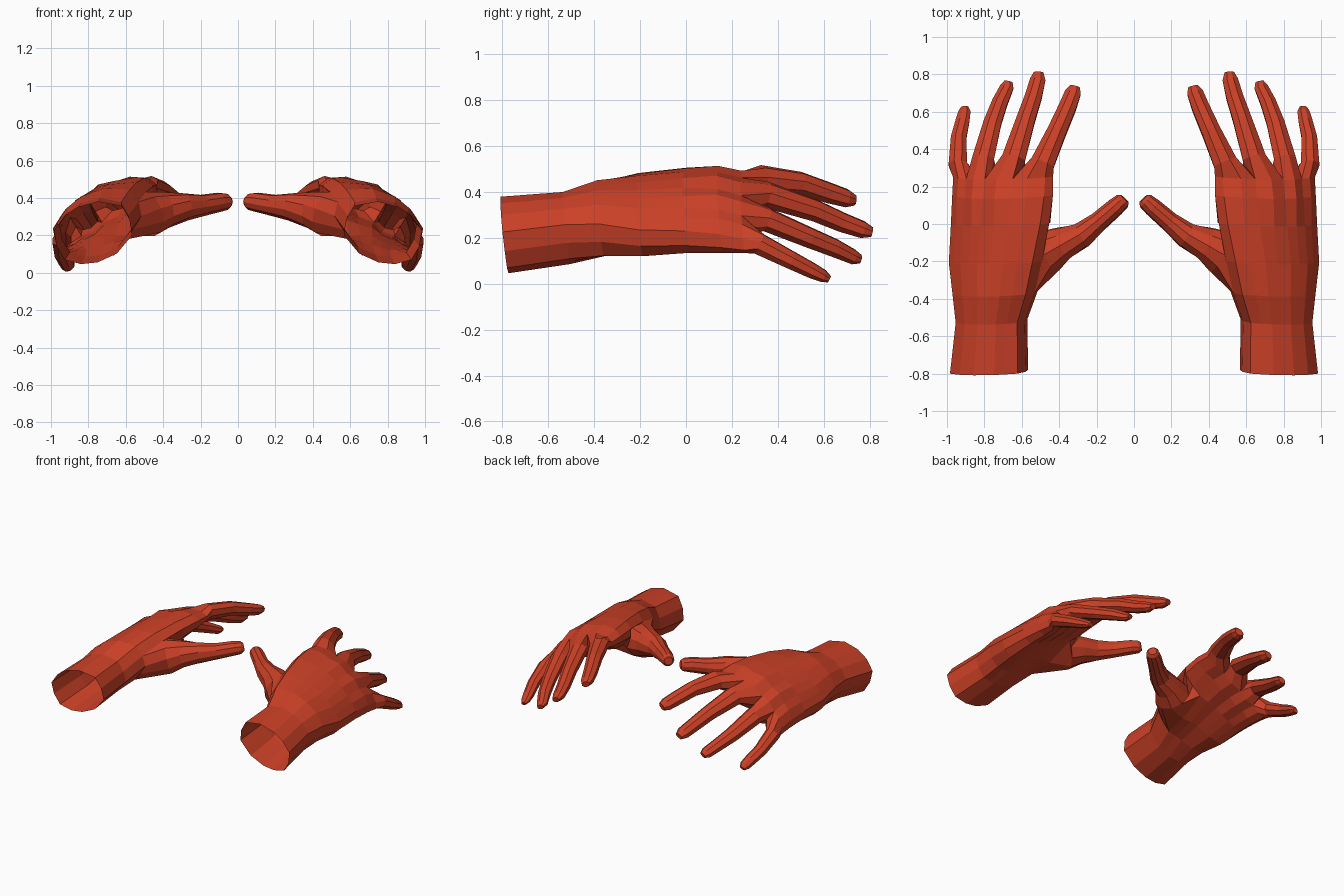
import bpy, bmesh, math
from mathutils import Vector

if "Cube" in bpy.data.objects:
    bpy.data.objects.remove(bpy.data.objects["Cube"])

skin = bpy.data.materials.new("brick_red")
skin.diffuse_color = (0.60, 0.052, 0.02, 1)
skin.use_nodes = True
skin.node_tree.nodes["Principled BSDF"].inputs["Base Color"].default_value = skin.diffuse_color

# Palm sections: y, centre x, centre z, half width, half thickness, tilt, arch, knuckle bump
SECTIONS = [
    (-0.79, 0.775, 0.213, 0.192, 0.158, 20, 0.00, 1.0),
    (-0.52, 0.762, 0.243, 0.175, 0.150, 20, 0.00, 1.0),
    (-0.37, 0.745, 0.287, 0.215, 0.145, 25, 0.01, 1.0),
    (-0.20, 0.740, 0.310, 0.255, 0.125, 29, 0.02, 1.0),
    (0.00, 0.722, 0.335, 0.275, 0.105, 30, 0.035, 1.05),
    (0.15, 0.714, 0.340, 0.285, 0.090, 30.5, 0.045, 1.25),
    (0.25, 0.714, 0.332, 0.287, 0.068, 31, 0.045, 1.3),
]
# Finger dividing lines across the palm, from index side to little-finger side
SPLITS = [-1, -0.43, 0.155, 0.61, 1]

# Finger rings: x, y, z, half width, half thickness
INDEX = [(.487, .33, .457, .073, .056), (.41, .50, .437, .057, .050),
         (.357, .62, .397, .053, .045), (.327, .70, .373, .049, .038), (.315, .735, .365, .031, .022)]
MIDDLE = [(.644, .35, .388, .072, .054), (.578, .56, .320, .056, .048),
          (.538, .68, .268, .051, .043), (.515, .77, .236, .047, .036), (.51, .81, .225, .029, .02)]
RING = [(.807, .35, .280, .066, .050), (.757, .54, .200, .054, .044),
        (.717, .65, .155, .047, .040), (.680, .73, .117, .042, .031), (.672, .76, .108, .026, .018)]
LITTLE = [(.942, .32, .173, .054, .048), (.938, .46, .102, .046, .040),
          (.917, .55, .057, .042, .034), (.907, .60, .033, .037, .026), (.905, .625, .02, .021, .014)]
THUMB = [(.465, -.15, .315, .125, .120), (.385, -.105, .335, .093, .098), (.28, -.06, .352, .070, .074),
         (.19, .012, .360, .054, .058), (.10, .09, .377, .050, .052), (.063, .122, .380, .044, .045),
         (.05, .136, .382, .030, .030)]


def palm_ring(y, cx, cz, a, b, tilt, arch, bump):
    """20 points: 9 over the back, outer side, 9 under the palm, inner side."""
    c, s = math.cos(math.radians(tilt)), math.sin(math.radians(tilt))

    def place(u, v):
        v += arch * (0.5 - u * u)
        return Vector((cx + a * u * c + v * s, y - 0.12 * v, cz - a * u * s + v * c))

    half = []
    for i, u in enumerate(SPLITS):
        h = b * math.sqrt(1 - (0.85 * u) ** 2)
        if i:
            half.append(((u + half[-1][0]) / 2, bump * (h + half[-1][1]) / 2))
        half.append((u, h))
    top = [place(u, h) for u, h in half]
    bottom = [place(u, -h) for u, h in reversed(half)]
    return top + [place(1.08, 0)] + bottom + [place(-1.08, 0)]


def attach(bm, loop, rings, tilt):
    """Loft a digit out of an open loop of vertices and close its tip."""
    n = len(loop)
    pts = [Vector(r[:3]) for r in rings]
    across = Vector((math.cos(math.radians(tilt)), 0, -math.sin(math.radians(tilt))))
    for i, r in enumerate(rings):
        d = (pts[min(i + 1, len(pts) - 1)] - pts[max(i - 1, 0)]).normalized()
        w = (across - d * across.dot(d)).normalized()
        up = w.cross(d)
        ang = [2 * math.pi * k / n for k in range(n)]
        ring = [pts[i] + w * r[3] * math.cos(t) + up * r[4] * math.sin(t) for t in ang]
        # line the new ring up with the previous one
        options = [[q[(k + o) % n] for k in range(n)] for q in (ring, ring[::-1]) for o in range(n)]
        mid = sum((v.co for v in loop), Vector()) / n
        best = min(options, key=lambda q: sum(((p - pts[i]) - (v.co - mid)).length_squared
                                              for p, v in zip(q, loop)))
        new = [bm.verts.new(p) for p in best]
        for k in range(n):
            bm.faces.new((loop[k], loop[(k + 1) % n], new[(k + 1) % n], new[k]))
        loop = new
    bm.faces.new(loop)


def make_hand(name, side):
    bm = bmesh.new()
    # wrist and palm, open at the wrist, with a gap for the thumb
    rows = [[bm.verts.new(p) for p in palm_ring(*s)] for s in SECTIONS]
    for j in range(len(rows) - 1):
        for k in range(20):
            if j in (2, 3) and k in (16, 17, 18):
                continue
            m = (k + 1) % 20
            bm.faces.new((rows[j][k], rows[j][m], rows[j + 1][m], rows[j + 1][k]))
    # ball of the thumb swells downwards
    for j, drop in ((2, 0.03), (3, 0.07), (4, 0.035)):
        for k, part in ((17, 0.8), (16, 1.0), (15, 0.5)):
            rows[j][k].co.z -= drop * part
    # thumb
    gap = rows[2][16:20] + [rows[3][19]] + rows[4][16:20][::-1] + [rows[3][16]]
    attach(bm, gap, THUMB, 0)
    # webs between the fingers, then the four fingers
    end = rows[-1]
    webs = [end[19]]
    for i in (2, 4, 6):
        webs.append(bm.verts.new((end[i].co + end[18 - i].co) / 2 + Vector((0, 0.035, 0))))
    webs.append(end[9])
    for i, finger in enumerate((INDEX, MIDDLE, RING, LITTLE)):
        t = 2 * i
        base = end[t:t + 3] + [webs[i + 1]] + [end[18 - k] for k in (t + 2, t + 1, t)] + [webs[i]]
        attach(bm, base, finger, 27)
    # mirror to the wanted side
    for v in bm.verts:
        v.co.x *= side
    bmesh.ops.recalc_face_normals(bm, faces=bm.faces)
    mesh = bpy.data.meshes.new(name)
    bm.to_mesh(mesh)
    bm.free()
    mesh.materials.append(skin)
    bpy.context.collection.objects.link(bpy.data.objects.new(name, mesh))


make_hand("right_hand", 1)
make_hand("left_hand", -1)
